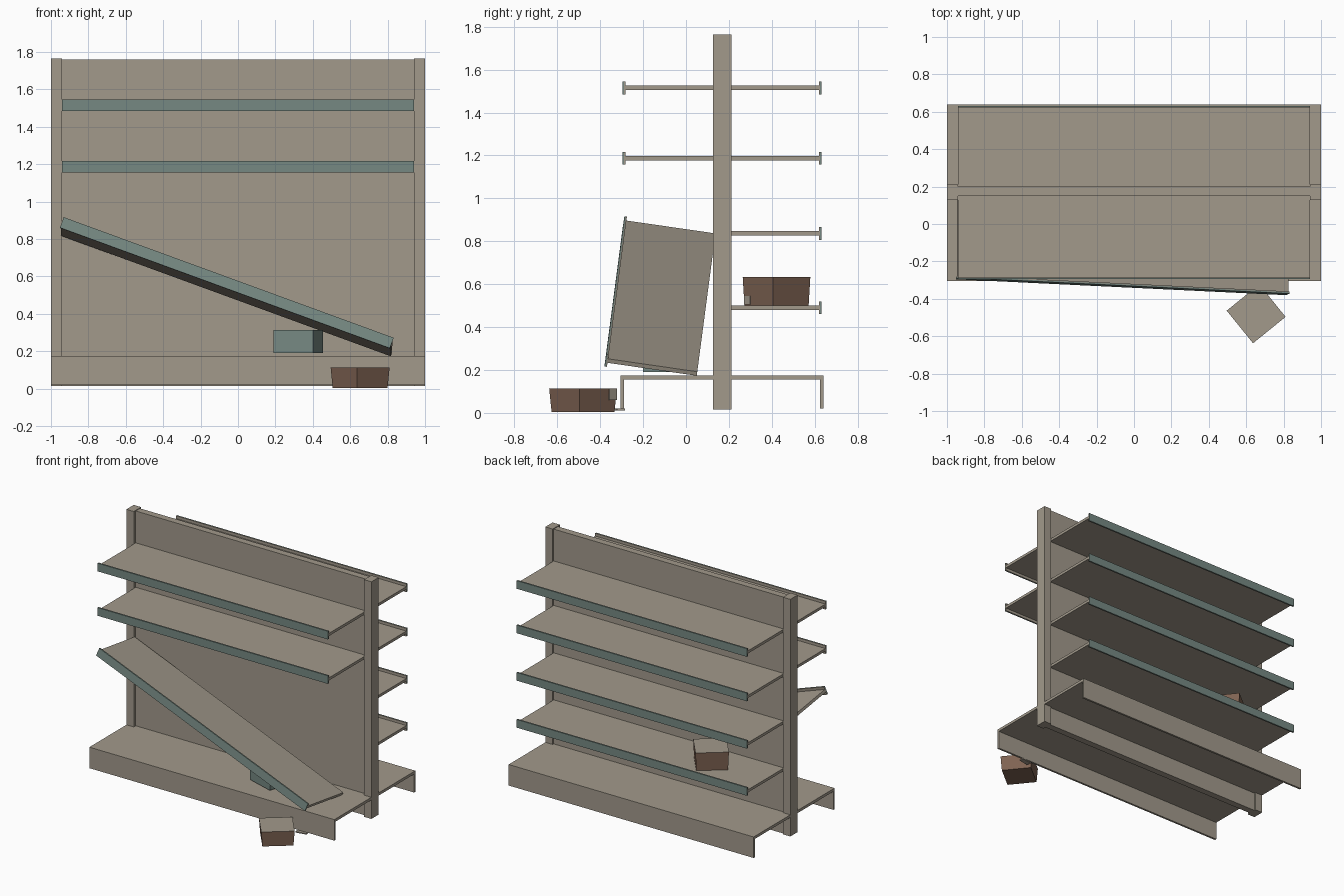
import bpy, bmesh, math
from mathutils import Matrix, Vector

if "Cube" in bpy.data.objects:
    bpy.data.objects.remove(bpy.data.objects["Cube"], do_unlink=True)


def material(name, rgb):
    m = bpy.data.materials.new(name)
    m.use_nodes = True
    m.diffuse_color = (*rgb, 1)
    m.node_tree.nodes["Principled BSDF"].inputs["Base Color"].default_value = (*rgb, 1)
    return m


beige = material("beige metal", (0.36, 0.32, 0.26))
teal = material("grey teal", (0.18, 0.25, 0.225))
brown = material("cardboard brown", (0.21, 0.125, 0.085))


def box(name, lo, hi, mat, matrix=None, taper=1.0, lid=None):
    """Box between two corners; taper narrows the bottom, lid colours the top."""
    lo, hi = Vector(lo), Vector(hi)
    mid, size = (lo + hi) / 2, hi - lo
    bm = bmesh.new()
    bmesh.ops.create_cube(bm, size=1)
    for v in bm.verts:
        k = taper if v.co.z < 0 else 1
        v.co = Vector((v.co.x * size.x * k, v.co.y * size.y * k, v.co.z * size.z)) + mid
    bm.normal_update()
    if lid:
        for f in bm.faces:
            f.material_index = int(f.normal.z > 0.9)
    mesh = bpy.data.meshes.new(name)
    bm.to_mesh(mesh)
    bm.free()
    mesh.materials.append(mat)
    if lid:
        mesh.materials.append(lid)
    ob = bpy.data.objects.new(name, mesh)
    if matrix:
        ob.matrix_world = matrix
    bpy.context.scene.collection.objects.link(ob)
    return ob


def shelf(name, matrix, depth):
    """Slab running back from a lip with a teal strip on its outer side."""
    w = 0.94
    box(name + "_slab", (-w, 0, -0.01), (w, depth, 0.01), beige, matrix)
    box(name + "_lip", (-w, -0.005, -0.03), (w, 0, 0.03), beige, matrix)
    box(name + "_strip", (-w, -0.012, -0.03), (w, -0.005, 0.03), teal, matrix)


def place(x, y, z, degrees):
    return Matrix.Translation((x, y, z)) @ Matrix.Rotation(math.radians(degrees), 4, 'Z')


# Upright frame
box("back_panel", (-0.94, 0.15, 0.015), (0.94, 0.2, 1.76), beige)
for side, x in (("right", -1), ("left", 0.94)):
    box(side + "_post", (x, 0.127, 0.015), (x + 0.06, 0.212, 1.765), beige)

# Base decks and kick plates
box("front_base_deck", (-1, -0.305, 0.155), (1, 0.15, 0.175), beige)
box("front_kick_plate", (-1, -0.305, 0.02), (1, -0.29, 0.155), beige)
box("back_base_deck", (-1, 0.2, 0.155), (1, 0.64, 0.175), beige)
box("back_kick_plate", (-1, 0.625, 0.02), (1, 0.64, 0.155), beige)

# Level shelves, the back ones turned around
for i, z in enumerate((1.515, 1.187, 0.837, 0.49)):
    shelf(f"back_shelf_{i + 1}", place(0, 0.62, z, 180), 0.42)
    if i < 2:
        shelf(f"front_shelf_{i + 1}", place(0, -0.283, z, 0), 0.433)

# Collapsed shelf
along = Vector((1.765, -0.085, -0.645)).normalized()
back = Vector((0, 0.41, -0.06))
back = (back - along * back.dot(along)).normalized()
up = along.cross(back)
tilt = Matrix((along, back, up)).transposed().to_4x4()
shelf("fallen_shelf", Matrix.Translation((-0.06, -0.322, 0.565)) @ tilt, 0.42)

# Teal carton on the base deck
box("teal_carton", (-0.11, -0.0915, 0), (0.11, 0.0915, 0.125), teal,
    place(0.3225, -0.08, 0.19, -17.4))

# Brown cartons with pale lids and a worn patch each
floor = place(0.653, -0.48, 0, 39)
box("floor_carton", (-0.112, -0.112, 0.003), (0.112, 0.112, 0.113), brown, floor, 0.93, beige)
box("floor_carton_patch", (0.107, 0.065, 0.06), (0.114, 0.112, 0.112), beige, floor)
upper = place(-0.5, 0.422, 0.5, 39)
box("shelf_carton", (-0.112, -0.112, 0), (0.112, 0.112, 0.133), brown, upper, 0.95, beige)
box("shelf_carton_patch", (-0.104, -0.112, 0.005), (-0.06, -0.105, 0.045), beige, upper)

# Loose scrap beside the floor carton
box("loose_scrap", (-0.04, -0.018, 0.012), (0.04, 0.018, 0.02), beige, place(0.74, -0.31, 0, 10))
